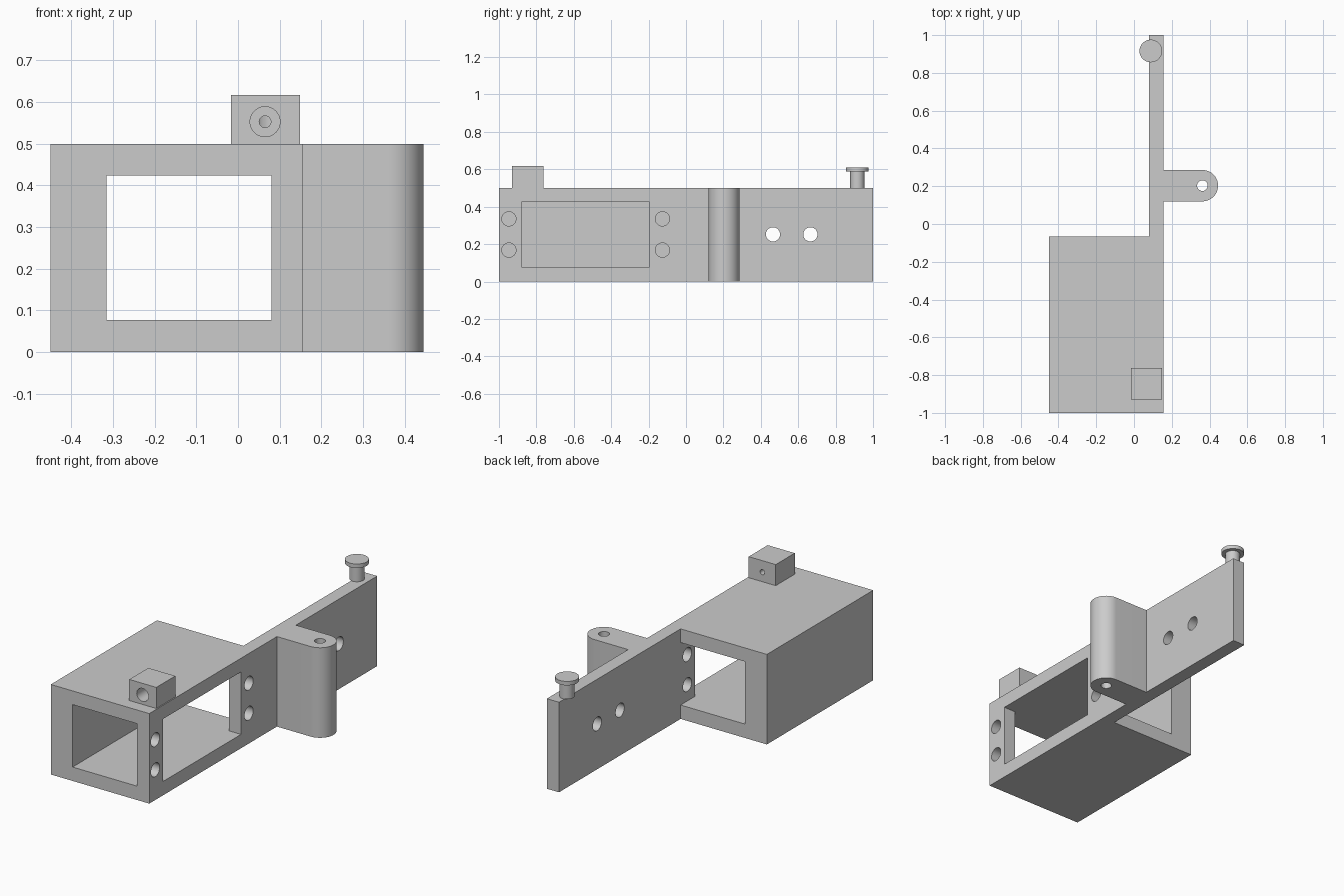
import bpy
import bmesh
import math
from mathutils import Vector

cube = bpy.data.objects.get("Cube")
if cube:
    bpy.data.objects.remove(cube, do_unlink=True)

grey = bpy.data.materials.new("plain grey")
grey.use_nodes = True
colour = (0.6, 0.6, 0.6, 1)
grey.diffuse_color = colour
grey.node_tree.nodes["Principled BSDF"].inputs["Base Color"].default_value = colour


def extrude(name, outline, z0, z1):
    """Solid made from a plan outline raised from z0 to z1."""
    bm = bmesh.new()
    base = bm.faces.new([bm.verts.new((x, y, z0)) for x, y in outline])
    top = bmesh.ops.extrude_face_region(bm, geom=[base])["geom"]
    verts = [v for v in top if isinstance(v, bmesh.types.BMVert)]
    bmesh.ops.translate(bm, verts=verts, vec=(0, 0, z1 - z0))
    bmesh.ops.recalc_face_normals(bm, faces=bm.faces)
    mesh = bpy.data.meshes.new(name)
    bm.to_mesh(mesh)
    bm.free()
    mesh.materials.append(grey)
    obj = bpy.data.objects.new(name, mesh)
    bpy.context.collection.objects.link(obj)
    return obj


def box(name, x0, x1, y0, y1, z0, z1):
    return extrude(name, [(x0, y0), (x1, y0), (x1, y1), (x0, y1)], z0, z1)


def rod(name, start, end, radius):
    """Cylinder between two points."""
    a, b = Vector(start), Vector(end)
    bpy.ops.mesh.primitive_cylinder_add(
        vertices=48, radius=radius, depth=(b - a).length, location=(a + b) / 2,
        rotation=(b - a).to_track_quat("Z", "Y").to_euler())
    obj = bpy.context.object
    obj.name = name
    obj.data.materials.append(grey)
    return obj


def cut(target, cutter):
    """Subtract the cutter, then remove it."""
    cutter.hide_render = True
    mod = target.modifiers.new("cut", "BOOLEAN")
    mod.operation = "DIFFERENCE"
    mod.solver = "EXACT"
    mod.object = cutter
    bpy.ops.object.select_all(action="DESELECT")
    bpy.context.view_layer.objects.active = target
    target.select_set(True)
    bpy.ops.object.modifier_apply(modifier=mod.name)
    bpy.data.objects.remove(cutter, do_unlink=True)


HEIGHT = 0.5
LEFT, INNER, OUTER = -0.45, 0.08, 0.155   # housing side, plate faces
LUG_X, LUG_Y, LUG_R = 0.362, 0.203, 0.083

# Housing, long side plate and rounded lug share one plan outline
steps = 32
arc = [(LUG_X + LUG_R * math.cos(t), LUG_Y + LUG_R * math.sin(t))
       for t in (math.pi * (i / steps - 0.5) for i in range(steps + 1))]
outline = [(LEFT, -1), (OUTER, -1), (OUTER, LUG_Y - LUG_R), *arc,
           (OUTER, LUG_Y + LUG_R), (OUTER, 1), (INNER, 1),
           (INNER, -0.067), (LEFT, -0.067)]
bracket = extrude("housing_and_plate", outline, 0, HEIGHT)

# Tunnel through the housing, and the side window
cut(bracket, box("tunnel_cutter", -0.316, INNER, -1.1, 0, 0.077, 0.424))
cut(bracket, box("window_cutter", 0, 0.2, -0.88, -0.195, 0.077, 0.424))

# Screw holes through the plate
holes = [(y, z) for y in (-0.947, -0.126) for z in (0.168, 0.335)]
holes += [(y, 0.252) for y in (0.465, 0.665)]
for y, z in holes:
    cut(bracket, rod("hole_cutter", (0.02, y, z), (0.25, y, z), 0.038))

# Pivot hole through the lug
cut(bracket, rod("pivot_cutter", (LUG_X, LUG_Y, -0.1), (LUG_X, LUG_Y, 0.6), 0.028))

# Small top block with a stepped bore
block = box("top_block", -0.017, 0.149, -0.93, -0.763, HEIGHT, 0.617)
for end, radius in ((-0.82, 0.036), (-0.7, 0.014)):
    cut(block, rod("bore_cutter", (0.065, -1, 0.553), (0.065, end, 0.553), radius))

# Headed post at the back end
stem = rod("post_stem", (0.089, 0.916, HEIGHT), (0.089, 0.916, 0.588), 0.038)
head = rod("post_head", (0.089, 0.916, 0.587), (0.089, 0.916, 0.609), 0.06)

bpy.ops.object.select_all(action="DESELECT")
for obj in (bracket, block, stem, head):
    obj.select_set(True)
bpy.context.view_layer.objects.active = bracket
bpy.ops.object.shade_smooth_by_angle(angle=math.radians(30))
